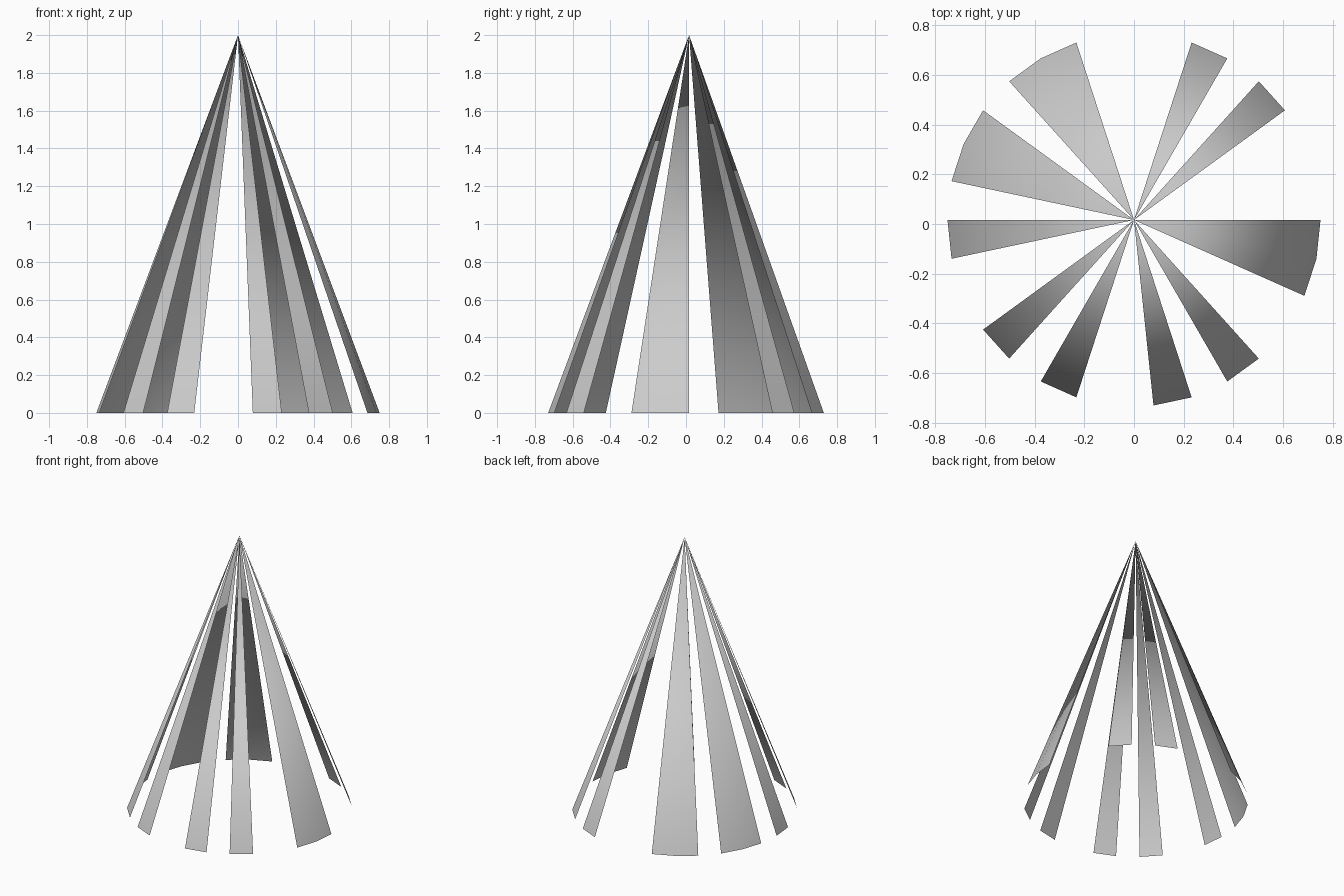
import bpy, bmesh
from math import cos, sin, tau

if "Cube" in bpy.data.objects:
    bpy.data.objects.remove(bpy.data.objects["Cube"])

SIDES, RADIUS, HEIGHT, OFFSET_Y = 30, 0.75, 2.0, 0.0163
# Sectors of the 30-sided cone that are kept as strips
STRIPS = [3, 5, 9, 10, 12, 13, 15, 18, 20, 23, 25, 28, 29]

bm = bmesh.new()
apex = bm.verts.new((0, OFFSET_Y, HEIGHT))
rim = [bm.verts.new((RADIUS * cos(tau * i / SIDES),
                     OFFSET_Y + RADIUS * sin(tau * i / SIDES), 0))
       for i in range(SIDES)]

# Strips fanning down from the shared apex
for k in STRIPS:
    face = bm.faces.new((rim[k], rim[(k + 1) % SIDES], apex))
    face.smooth = True

# Remove unused rim points
bmesh.ops.delete(bm, geom=[v for v in bm.verts if not v.link_faces], context='VERTS')

mesh = bpy.data.meshes.new("cone_strips")
bm.to_mesh(mesh)
bm.free()
bpy.context.collection.objects.link(bpy.data.objects.new("cone_strips", mesh))
